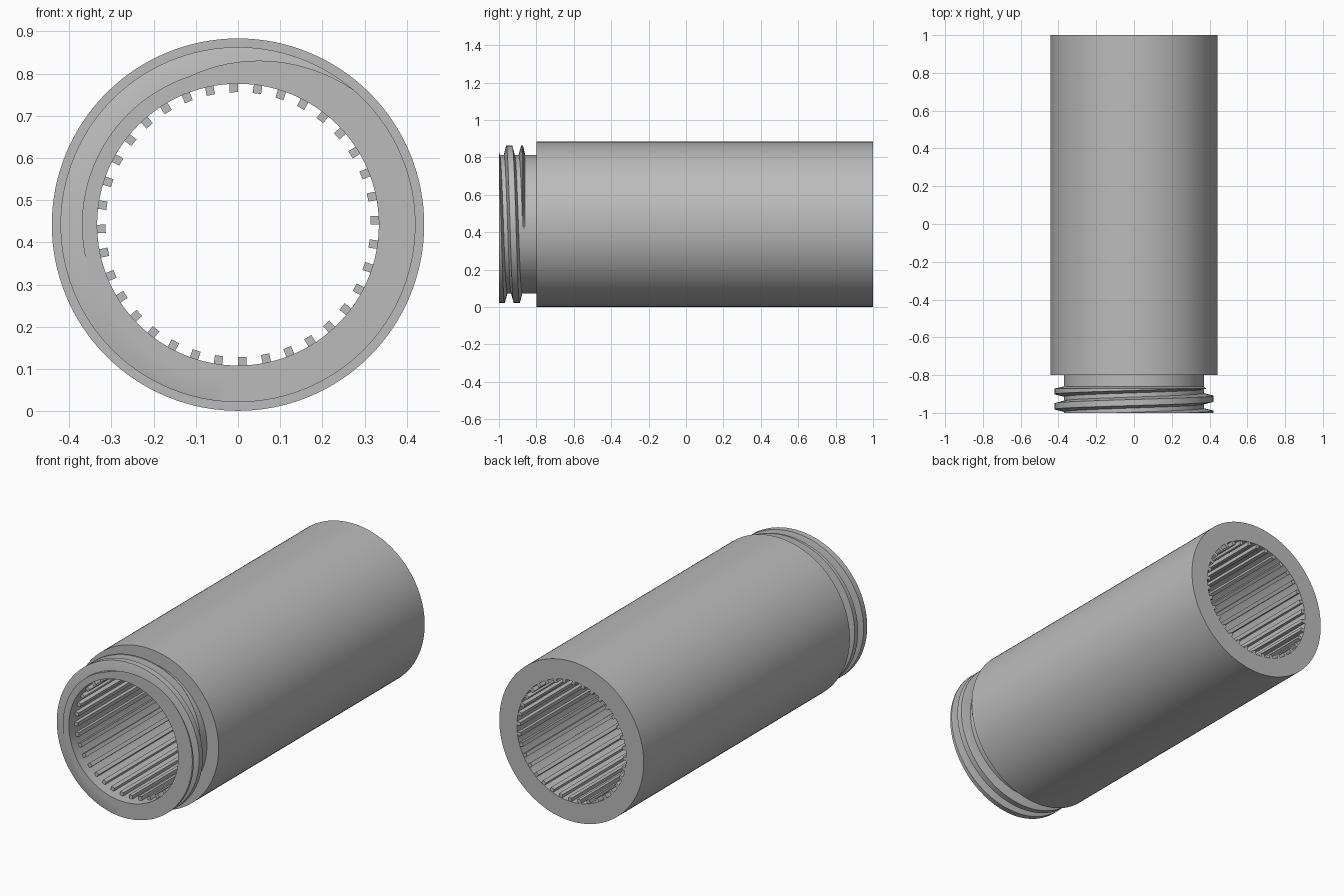
import bpy, bmesh
from math import sin, cos, pi, radians
from mathutils import Vector, Matrix

cube = bpy.data.objects.get("Cube")
if cube:
    bpy.data.objects.remove(cube)

AXIS_Z = 0.442      # height of the tube axis
BORE = 0.334
NECK = 0.37
BODY = 0.4415
CREST = 0.421

grey = bpy.data.materials.new("light grey")
grey.use_nodes = True
grey.diffuse_color = (0.5, 0.5, 0.5, 1)
grey.node_tree.nodes["Principled BSDF"].inputs["Base Color"].default_value = (0.5, 0.5, 0.5, 1)


def finish(bm, name):
    """Turn a bmesh built around the y axis into a shaded object."""
    bmesh.ops.recalc_face_normals(bm, faces=bm.faces)
    mesh = bpy.data.meshes.new(name)
    bm.to_mesh(mesh)
    bm.free()
    mesh.materials.append(grey)
    obj = bpy.data.objects.new(name, mesh)
    obj.location.z = AXIS_Z
    bpy.context.collection.objects.link(obj)
    bpy.ops.object.select_all(action='DESELECT')
    obj.select_set(True)
    bpy.context.view_layer.objects.active = obj
    bpy.ops.object.shade_smooth_by_angle(angle=radians(25))
    return obj


# Tube body with a stepped neck, revolved from its wall section
bm = bmesh.new()
section = [(BORE, -1), (NECK, -1), (NECK, -0.8), (BODY, -0.8), (BODY, 1), (BORE, 1)]
verts = [bm.verts.new((r, y, 0)) for r, y in section]
edges = [bm.edges.new((verts[i - 1], verts[i])) for i in range(len(verts))]
bmesh.ops.spin(bm, geom=verts + edges, cent=(0, 0, 0), axis=(0, 1, 0),
               angle=2 * pi, steps=128, use_merge=True)
bmesh.ops.remove_doubles(bm, verts=bm.verts, dist=0.0001)
finish(bm, "tube_body")

# Screw thread on the neck: a swept trapezoid that narrows away at the rear
bm = bmesh.new()
PITCH, STEPS = 0.08, 96
first, last = int(-0.875 * STEPS), int(1.52 * STEPS)
rings = []
for i in range(first, last + 1):
    turn = i / STEPS
    y = -0.965 + PITCH * turn
    fade = min(1, max(0, (-0.843 - y) / 0.013))
    crest = NECK + 0.001 + (CREST - NECK - 0.001) * fade
    points = [(NECK - 0.01, y - 0.029), (NECK, y - 0.029),
              (crest, min(y - 0.016, -0.873)), (crest, min(y + 0.016, -0.871)),
              (NECK, min(y + 0.029, -0.86)), (NECK - 0.01, min(y + 0.029, -0.86))]
    a = 2 * pi * turn
    rings.append([bm.verts.new((-r * cos(a), py, r * sin(a))) for r, py in points])
for a, b in zip(rings, rings[1:]):
    for k in range(len(a)):
        bm.faces.new((a[k - 1], a[k], b[k], b[k - 1]))
bm.faces.new(rings[0])
bm.faces.new(rings[-1])
# Trim the thread flush with the neck's front end
cut = bmesh.ops.bisect_plane(bm, geom=bm.verts[:] + bm.edges[:] + bm.faces[:],
                             plane_co=(0, -1, 0), plane_no=(0, -1, 0), clear_outer=True)
rim = [e for e in cut["geom_cut"] if isinstance(e, bmesh.types.BMEdge)]
bmesh.ops.triangle_fill(bm, edges=rim, use_beauty=True)
finish(bm, "neck_thread")

# Lengthwise ribs around the bore
bm = bmesh.new()
RIBS, FRONT, BACK = 36, -0.95, 0.998
for i in range(RIBS):
    spin = Matrix.Rotation(2 * pi * i / RIBS - radians(1.8), 4, 'Y')
    place = Matrix.Translation(Vector((0, (FRONT + BACK) / 2, 0.326)))
    size = Matrix.Diagonal((0.02, BACK - FRONT, 0.024, 1))
    bmesh.ops.create_cube(bm, size=1, matrix=spin @ place @ size)
finish(bm, "bore_ribs")
